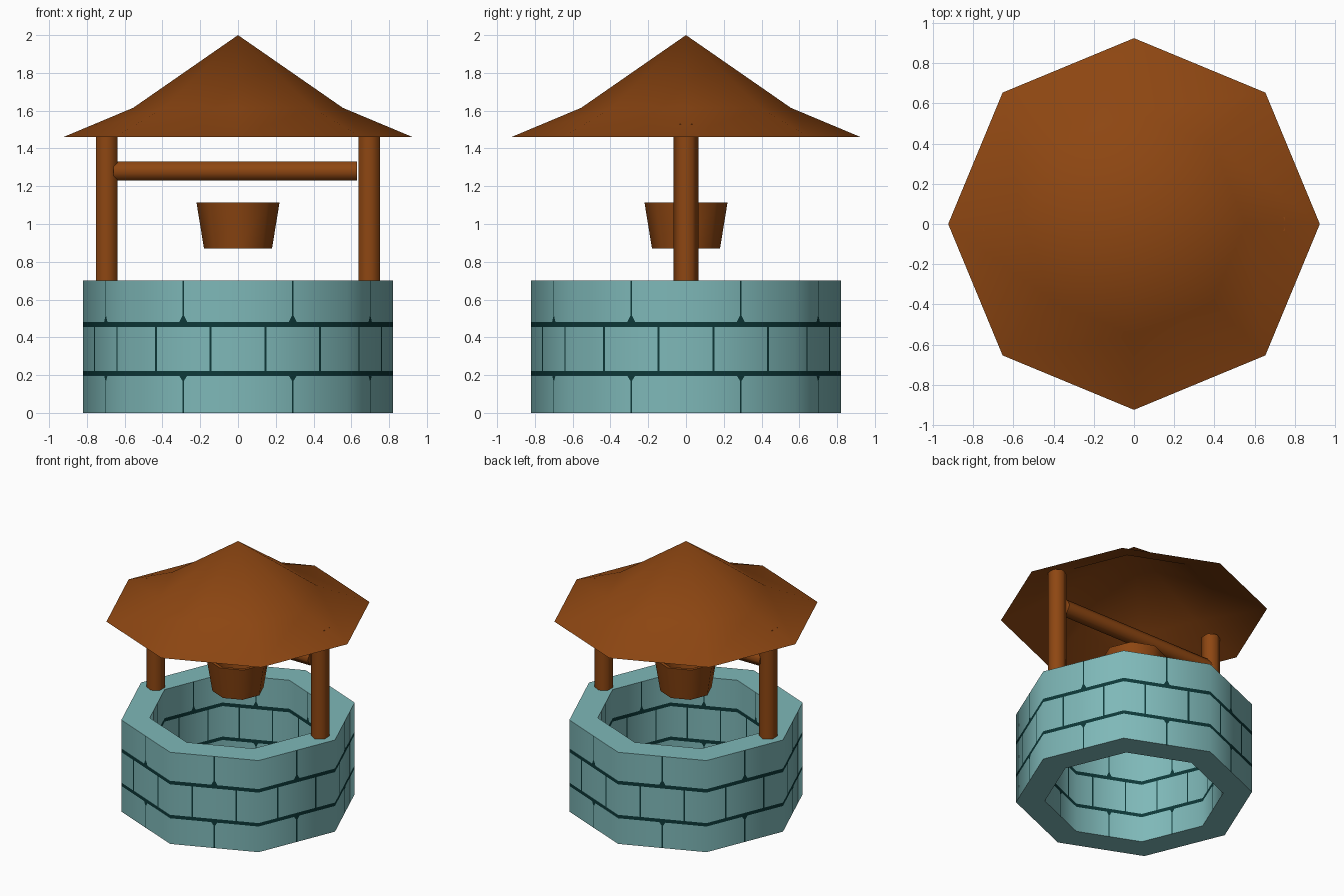
import bpy, bmesh, math
from mathutils import Vector, Matrix

if "Cube" in bpy.data.objects:
    bpy.data.objects.remove(bpy.data.objects["Cube"])

SIDES = 8


def material(name, rgb):
    m = bpy.data.materials.new(name)
    m.diffuse_color = (*rgb, 1)
    m.use_nodes = True
    m.node_tree.nodes["Principled BSDF"].inputs["Base Color"].default_value = m.diffuse_color
    return m


WOOD = material("brown_wood", (0.27, 0.062, 0.006))
STONE = material("teal_stone", (0.21, 0.48, 0.48))
MORTAR = material("dark_mortar", (0.004, 0.04, 0.04))


def finish(bm, name, mats, angle=65):
    me = bpy.data.meshes.new(name)
    bm.to_mesh(me)
    bm.free()
    for m in mats:
        me.materials.append(m)
    ob = bpy.data.objects.new(name, me)
    bpy.context.collection.objects.link(ob)
    bpy.ops.object.select_all(action='DESELECT')
    ob.select_set(True)
    bpy.context.view_layer.objects.active = ob
    bpy.ops.object.shade_smooth_by_angle(angle=math.radians(angle))
    return ob


def ring_point(r, k, z=0.0):
    a = 2 * math.pi * k / SIDES
    return Vector((r * math.cos(a), r * math.sin(a), z))


def lathe(name, profile, mat):
    """Octagonal solid of revolution from (radius, z) points; radius 0 closes it."""
    bm = bmesh.new()
    for k in range(SIDES):
        for (r0, z0), (r1, z1) in zip(profile, profile[1:]):
            pts = [ring_point(r0, k, z0), ring_point(r0, k + 1, z0),
                   ring_point(r1, k + 1, z1), ring_point(r1, k, z1)]
            if r0 == 0:
                pts.pop(0)
            elif r1 == 0:
                pts.pop()
            bm.faces.new([bm.verts.new(p) for p in pts])
    bmesh.ops.remove_doubles(bm, verts=bm.verts, dist=1e-4)
    return finish(bm, name, [mat])


def hex_rod(name, radius, length, matrix):
    bm = bmesh.new()
    bmesh.ops.create_cone(bm, cap_ends=True, segments=6, radius1=radius,
                          radius2=radius, depth=length, matrix=matrix)
    return finish(bm, name, [WOOD])


# Stone wall: each side is a grid, mortar joints are chosen by row and column
W, B = 0.009, 0.035
US = [0, 0.25 - W, 0.25 + W, 0.5 - B, 0.5 - W, 0.5 + W, 0.5 + B,
      0.75 - W, 0.75 + W, 1]
ZS = [0, 0.196, 0.222, 0.455, 0.482, 0.70]
H = ZS[-1]


def grid_point(r, k, i, j):
    p = ring_point(r, k).lerp(ring_point(r, k + 1), US[i])
    p.z = ZS[j]
    if i in (4, 5):                      # mortar widens where a joint meets it
        p.z += {1: -0.025, 4: 0.03}.get(j, 0)
    return p


def is_mortar(i, j):
    if j in (1, 3):
        return True
    return i in (1, 7) if j == 2 else i == 4


bm = bmesh.new()
R_OUT, R_IN = 0.82, 0.62
for k in range(SIDES):
    for r in (R_OUT, R_IN):
        for i in range(len(US) - 1):
            for j in range(len(ZS) - 1):
                pts = [grid_point(r, k, a, b) for a, b in
                       ((i, j), (i + 1, j), (i + 1, j + 1), (i, j + 1))]
                if r == R_IN:
                    pts.reverse()
                f = bm.faces.new([bm.verts.new(p) for p in pts])
                f.material_index = int(is_mortar(i, j))
    # top and bottom rims
    for z in (H, 0):
        pts = [ring_point(R_OUT, k, z), ring_point(R_OUT, k + 1, z),
               ring_point(R_IN, k + 1, z), ring_point(R_IN, k, z)]
        if z == 0:
            pts.reverse()
        bm.faces.new([bm.verts.new(p) for p in pts])
bmesh.ops.remove_doubles(bm, verts=bm.verts, dist=1e-4)
wall = finish(bm, "stone_wall", [STONE, MORTAR])

# Round shading on the wall sides
me = wall.data
normals = [None] * len(me.loops)
for p in me.polygons:
    for li in p.loop_indices:
        n = p.normal.copy()
        if abs(n.z) < 0.5:
            co = me.vertices[me.loops[li].vertex_index].co
            radial = Vector((co.x, co.y, 0)).normalized()
            n = radial if radial.dot(n) > 0 else -radial
        normals[li] = n
me.normals_split_custom_set(normals)

# Roof: hollow octagonal sheet with a flared skirt
lathe("roof", [(0.925, 1.46), (0.555, 1.615), (0, 2.0)], WOOD)

# Bucket: open at the top
lathe("bucket", [(0, 0.87), (0.18, 0.87), (0.22, 1.115), (0.195, 1.115),
                 (0.16, 0.895), (0, 0.895)], WOOD)

# Posts, with corners pointing to front and back
for side, x in (("left", -0.695), ("right", 0.695)):
    z0, z1 = 0.69, 1.53
    hex_rod(side + "_post", 0.065, z1 - z0,
            Matrix.Translation((x, 0, (z0 + z1) / 2)))

# Crossbar between the posts
x0, x1 = -0.66, 0.63
hex_rod("crossbar", 0.058, x1 - x0,
        Matrix.Translation(((x0 + x1) / 2, 0, 1.28))
        @ Matrix.Rotation(math.pi / 2, 4, 'Y'))
